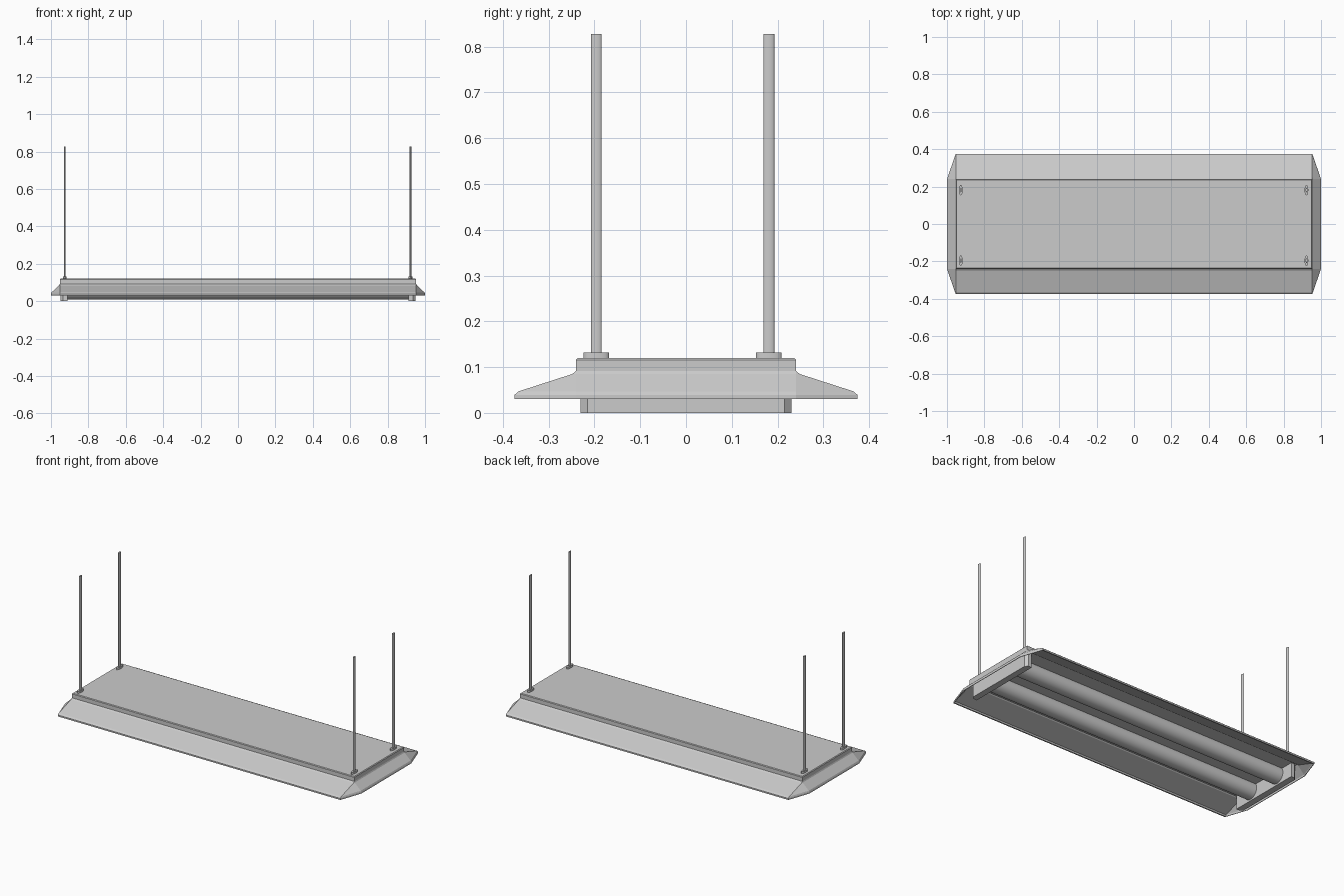
import bpy, bmesh, math

if "Cube" in bpy.data.objects:
    bpy.data.objects.remove(bpy.data.objects["Cube"])

BX, BY = 0.953, 0.24      # half size of the central housing


def finish(name, bm, smooth=None):
    bmesh.ops.remove_doubles(bm, verts=bm.verts, dist=1e-5)
    bmesh.ops.recalc_face_normals(bm, faces=bm.faces)
    me = bpy.data.meshes.new(name)
    bm.to_mesh(me)
    bm.free()
    ob = bpy.data.objects.new(name, me)
    bpy.context.collection.objects.link(ob)
    if smooth:
        bpy.ops.object.select_all(action='DESELECT')
        ob.select_set(True)
        bpy.context.view_layer.objects.active = ob
        bpy.ops.object.shade_smooth_by_angle(angle=math.radians(smooth))
    return ob


def prism(name, outline, z0, z1):
    bm = bmesh.new()
    face = bm.faces.new([bm.verts.new((x, y, z0)) for x, y in outline])
    ext = bmesh.ops.extrude_face_region(bm, geom=[face])
    for v in ext["geom"]:
        if isinstance(v, bmesh.types.BMVert):
            v.co.z = z1
    return finish(name, bm)


def oval_post(name, x, y, rx, ry, z0, z1):
    bm = bmesh.new()
    bmesh.ops.create_cone(bm, cap_ends=True, segments=16, radius1=1, radius2=1, depth=z1 - z0)
    for v in bm.verts:
        v.co = (x + v.co.x * rx, y + v.co.y * ry, v.co.z + (z0 + z1) / 2)
    return finish(name, bm, 40)


# Housing with flared skirt: octagonal rings, t = share of the skirt overhang
def ring(bm, t, z, inset=0.0):
    hx, hy = BX - inset, BY - inset
    ox, oy = hx + t * (1 - BX), hy + t * (0.375 - BY)
    pts = [(ox, -hy), (ox, hy), (hx, oy), (-hx, oy),
           (-ox, hy), (-ox, -hy), (-hx, -oy), (hx, -oy)]
    return [bm.verts.new((x, y, z)) for x, y in pts]


bm = bmesh.new()
profile = [(0, 0.12, 0.004), (0, 0.116, 0), (0, 0.092, 0), (0.06, 0.085, 0),
           (0.93, 0.047, 0), (1, 0.039, 0), (1, 0.03, 0),
           (0.95, 0.03, 0.001), (0.93, 0.038, 0.002), (0.03, 0.08, 0.002), (0, 0.085, 0.004)]
rings = [ring(bm, *p) for p in profile]
for a, b in zip(rings, rings[1:]):
    for i in range(8):
        j = (i + 1) % 8
        bm.faces.new((a[i], a[j], b[j], b[i]))
bm.faces.new(rings[0])
bm.faces.new(rings[-1])
bmesh.ops.dissolve_degenerate(bm, dist=1e-5, edges=bm.edges)
finish("housing", bm)

# Lamp holders at both ends, outer corners chamfered
for s, side in ((-1, "left"), (1, "right")):
    outline = [(0.912, -0.23), (0.935, -0.23), (0.95, -0.215),
               (0.95, 0.215), (0.935, 0.23), (0.912, 0.23)]
    prism("lamp_holder_" + side, [(s * x, y) for x, y in outline], 0, 0.086)

# Two lamp tubes
for s, side in ((-1, "front"), (1, "back")):
    bm = bmesh.new()
    bmesh.ops.create_cone(bm, cap_ends=True, segments=32, radius1=0.05, radius2=0.05, depth=1.84)
    for v in bm.verts:
        v.co = (v.co.z, s * 0.11 + v.co.x, 0.059 + v.co.y)
    finish("lamp_tube_" + side, bm, 40)

# Four oval hanging rods with their base collars
for x, sx in ((-0.926, "left"), (0.922, "right")):
    for y, sy in ((-0.196, "front"), (0.181, "back")):
        oval_post(f"rod_collar_{sy}_{sx}", x, y, 0.01, 0.028, 0.118, 0.132)
        oval_post(f"hanging_rod_{sy}_{sx}", x, y, 0.005, 0.012, 0.125, 0.827)
